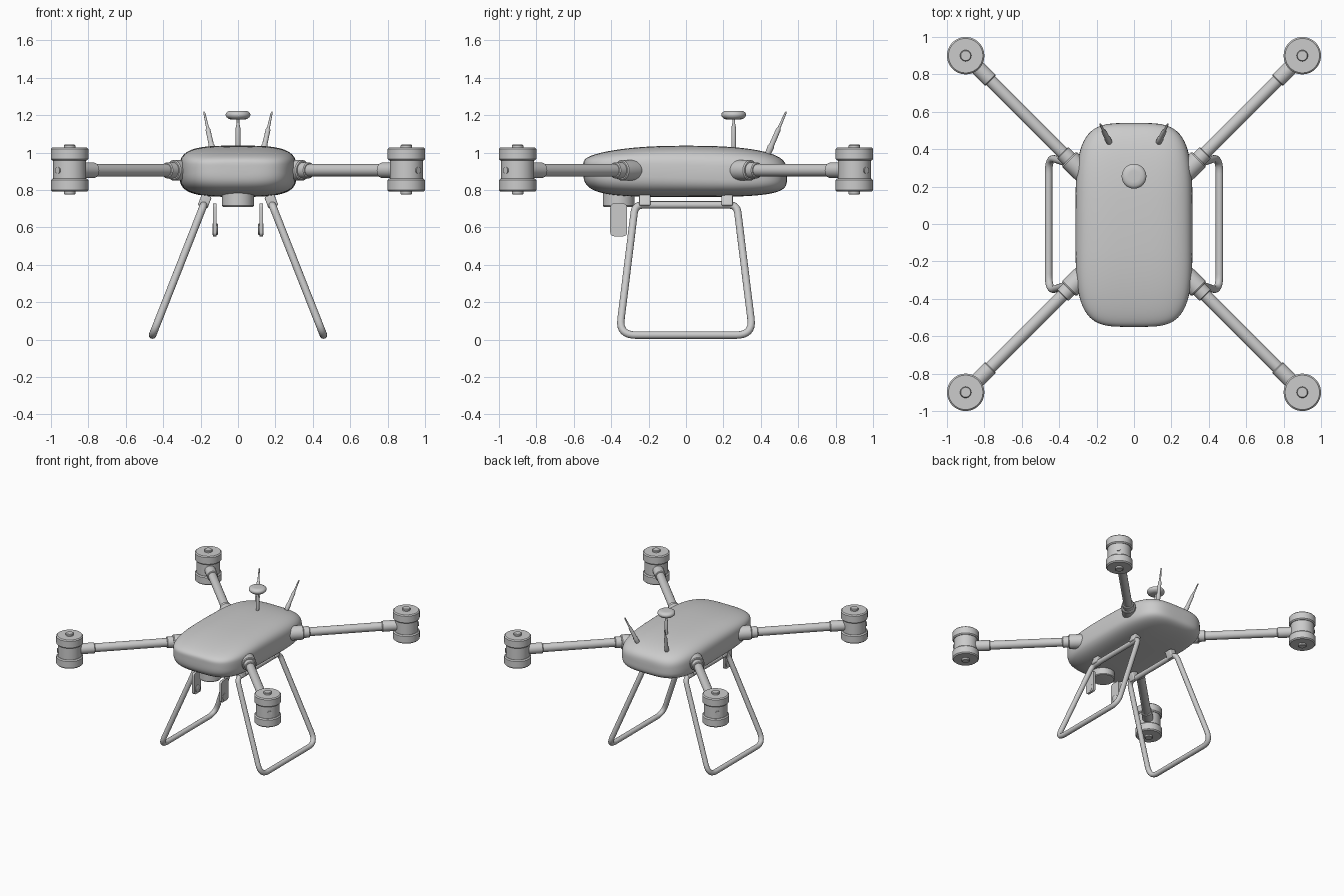
import bpy, bmesh
from math import sin, cos, pi, copysign
from mathutils import Vector, Matrix

if "Cube" in bpy.data.objects:
    bpy.data.objects.remove(bpy.data.objects["Cube"])


def finish(name, bm, angle=0.6):
    bmesh.ops.recalc_face_normals(bm, faces=bm.faces[:])
    me = bpy.data.meshes.new(name)
    bm.to_mesh(me)
    bm.free()
    ob = bpy.data.objects.new(name, me)
    bpy.context.collection.objects.link(ob)
    bpy.ops.object.select_all(action='DESELECT')
    ob.select_set(True)
    bpy.context.view_layer.objects.active = ob
    bpy.ops.object.shade_smooth_by_angle(angle=angle)
    return ob


def skin(bm, rings):
    n = len(rings[0])
    loops = [[bm.verts.new(p) for p in r] for r in rings]
    for a, b in zip(loops, loops[1:]):
        for i in range(n):
            j = (i + 1) % n
            bm.faces.new((a[i], a[j], b[j], b[i]))
    bm.faces.new(loops[0])
    bm.faces.new(loops[-1])


def lathe(name, profile, origin=(0, 0, 0), direction=(0, 0, 1), n=32):
    """Revolve (radius, height) points about an axis."""
    q = Vector(direction).to_track_quat('Z', 'Y')
    o = Vector(origin)
    bm = bmesh.new()
    skin(bm, [[o + q @ Vector((r * cos(2 * pi * i / n), r * sin(2 * pi * i / n), h))
               for i in range(n)] for r, h in profile])
    return finish(name, bm)


def rounded_box(name, size, loc, radius, axis=None, tilt=0):
    """Box with rounded edges, optionally only those along one axis."""
    bm = bmesh.new()
    bmesh.ops.create_cube(bm, size=1)
    bmesh.ops.scale(bm, vec=size, verts=bm.verts)
    edges = [e for e in bm.edges if axis is None
             or abs((e.verts[0].co - e.verts[1].co).normalized()[axis]) > 0.9]
    bmesh.ops.bevel(bm, geom=edges, offset=radius, segments=5, profile=0.5, affect='EDGES')
    bm.transform(Matrix.Translation(loc) @ Matrix.Rotation(tilt, 4, 'Y'))
    return finish(name, bm)


def tube_loop(name, corners, radii, thickness):
    """Closed tube through corners rounded by the given amounts."""
    pts = []
    for i, c in enumerate(corners):
        c = Vector(c)
        a = c + (Vector(corners[i - 1]) - c).normalized() * radii[i]
        b = c + (Vector(corners[(i + 1) % len(corners)]) - c).normalized() * radii[i]
        for k in range(9):
            t = k / 8
            pts.append(a * (1 - t) ** 2 + c * 2 * t * (1 - t) + b * t * t)
    cu = bpy.data.curves.new(name, 'CURVE')
    cu.dimensions = '3D'
    cu.bevel_depth = thickness
    cu.bevel_resolution = 5
    sp = cu.splines.new('POLY')
    sp.points.add(len(pts) - 1)
    for p, co in zip(sp.points, pts):
        p.co = (*co, 1)
    sp.use_cyclic_u = True
    sp.use_smooth = True
    ob = bpy.data.objects.new(name, cu)
    bpy.context.collection.objects.link(ob)
    return ob


def spow(v, e):
    return copysign(abs(v) ** e, v)


# Body shell: superellipse sections lofted front to back
rings = []
steps, seg = 48, 64
for k in range(steps + 1):
    th = -pi / 2 + pi * (0.004 + 0.992 * k / steps)
    u = spow(sin(th), 0.5)
    s = cos(th) ** 0.5
    y = -0.005 + 0.545 * u
    zc = 0.898 - 0.025 * u
    top = 1.037 - (0.12 if y < 0 else 0.1) * y * y
    ring = []
    for i in range(seg):
        a = 2 * pi * i / seg
        x = 0.313 * s * spow(cos(a), 0.58)
        v = spow(sin(a), 0.58)
        ring.append((x, y, zc + s * v * ((top - zc) if v > 0 else (zc - 0.763))))
    rings.append(ring)
bm = bmesh.new()
skin(bm, rings)
finish("body_shell", bm, 1.2)

# Arms and motors, four corners
for sy, fb in ((-1, "front"), (1, "rear")):
    for sx, lr in ((-1, "left"), (1, "right")):
        tag = f"{fb}_{lr}"
        d = (sx, sy, 0)
        base = (0, 0, 0.905)
        r2 = 2 ** 0.5
        lathe("arm_tube_" + tag, [(0.033, 0.36), (0.033, 0.85 * r2)], base, d, 24)
        lathe("arm_root_collar_" + tag,
              [(0.03, 0.35), (0.045, 0.36), (0.052, 0.38), (0.055, 0.40), (0.055, 0.485),
               (0.05, 0.492), (0.043, 0.492), (0.043, 0.535), (0.038, 0.54)], base, d)
        lathe("arm_tip_collar_" + tag,
              [(0.036, 1.085), (0.041, 1.09), (0.041, 0.86 * r2)], base, d)
        lathe("arm_end_stub_" + tag,
              [(0.018, 0.95 * r2), (0.018, 0.9 * r2 + 0.093)], base, d, 16)
        lathe("motor_" + tag,
              [(0.026, 0.775), (0.03, 0.779), (0.03, 0.791), (0.092, 0.791), (0.1, 0.799),
               (0.1, 0.853), (0.092, 0.861), (0.088, 0.861), (0.088, 0.957), (0.092, 0.957),
               (0.1, 0.965), (0.1, 1.019), (0.092, 1.027), (0.03, 1.027), (0.03, 1.038),
               (0.026, 1.043)], (sx * 0.9, sy * 0.9, 0), n=48)

# Landing frames, clamps, camera side plates and antennas, mirrored
for sx, lr in ((-1, "left"), (1, "right")):
    tube_loop("landing_frame_" + lr,
              [(sx * 0.183, -0.272, 0.72), (sx * 0.183, 0.272, 0.72),
               (sx * 0.457, 0.358, 0.024), (sx * 0.457, -0.358, 0.024)],
              [0.045, 0.045, 0.09, 0.09], 0.02)
    for y, fb in ((-0.22, "front"), (0.22, "rear")):
        rounded_box(f"frame_clamp_{fb}_{lr}", (0.055, 0.06, 0.065),
                    (sx * 0.178, y, 0.74), 0.008, tilt=-sx * 0.37)
    rounded_box("camera_plate_" + lr, (0.02, 0.09, 0.175),
                (sx * 0.124, -0.36, 0.64), 0.02, axis=0)
    lathe("camera_pivot_" + lr, [(0.03, -0.014), (0.03, 0.012), (0.024, 0.016)],
          (sx * 0.122, -0.36, 0.59), (-sx, 0, 0), 24)
    lathe("antenna_" + lr,
          [(0.016, -0.02), (0.018, 0.02), (0.014, 0.03), (0.013, 0.12), (0.008, 0.13),
           (0.005, 0.222), (0.003, 0.226)],
          (sx * 0.137, 0.447, 1.015), (sx * 0.046, 0.091, 0.21), 16)

# Camera mount under the nose
lathe("camera_mount", [(0.065, 0.708), (0.08, 0.71), (0.085, 0.716), (0.085, 0.80)],
      (0, -0.36, 0), n=48)

# Positioning mast and puck
lathe("mast_stem", [(0.011, 1.02), (0.013, 1.05), (0.013, 1.13), (0.007, 1.16), (0.007, 1.185)],
      (0, 0.255, 0), n=20)
lathe("mast_puck", [(0.035, 1.176), (0.05, 1.18), (0.062, 1.19), (0.066, 1.198), (0.066, 1.206),
                    (0.062, 1.214), (0.05, 1.222), (0.03, 1.223)], (0, 0.255, 0), n=48)
